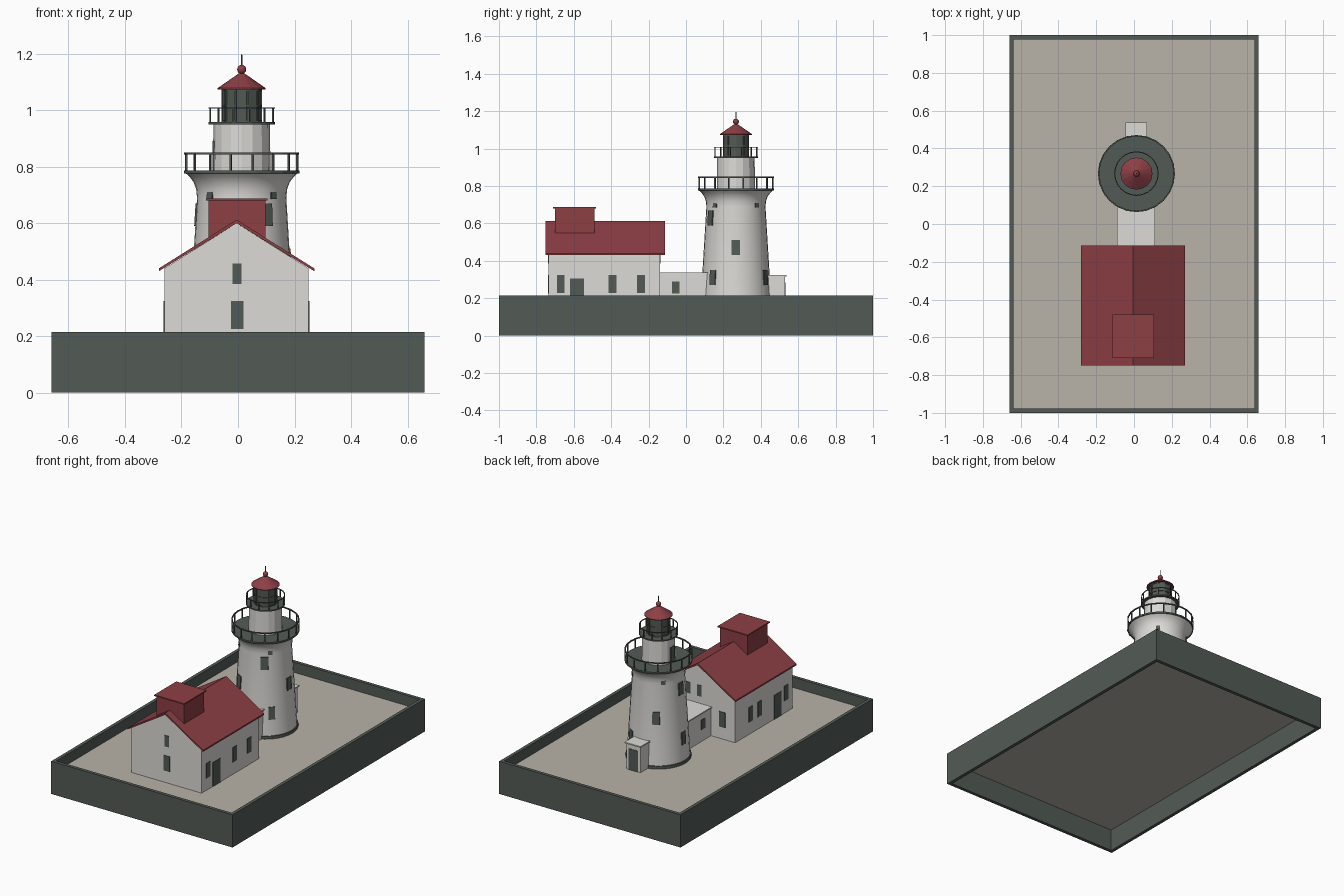
import bpy
import bmesh
from math import cos, sin, radians, pi, atan2
from mathutils import Matrix, Vector

if "Cube" in bpy.data.objects:
    bpy.data.objects.remove(bpy.data.objects["Cube"])


def material(name, rgb):
    m = bpy.data.materials.new(name)
    m.use_nodes = True
    m.diffuse_color = (*rgb, 1)
    m.node_tree.nodes["Principled BSDF"].inputs["Base Color"].default_value = (*rgb, 1)
    return m


WHITE = material("white_paint", (0.72, 0.71, 0.68))
RED = material("red_roof", (0.27, 0.05, 0.06))
GREEN = material("dark_green", (0.086, 0.105, 0.092))
SAND = material("sand", (0.48, 0.45, 0.395))

FLOOR = 0.147
CX, CY = 0.013, 0.267   # tower axis


def finish(name, bm, mat, smooth=False):
    bmesh.ops.recalc_face_normals(bm, faces=bm.faces)
    mesh = bpy.data.meshes.new(name)
    bm.to_mesh(mesh)
    bm.free()
    mesh.materials.append(mat)
    ob = bpy.data.objects.new(name, mesh)
    bpy.context.collection.objects.link(ob)
    if smooth:
        bpy.ops.object.select_all(action='DESELECT')
        ob.select_set(True)
        bpy.context.view_layer.objects.active = ob
        bpy.ops.object.shade_smooth_by_angle(angle=radians(40))
    return ob


def box(name, x, y, z, mat):
    """Box from three (low, high) ranges."""
    bm = bmesh.new()
    size = [r[1] - r[0] for r in (x, y, z)]
    mid = [(r[1] + r[0]) / 2 for r in (x, y, z)]
    bmesh.ops.create_cube(bm, size=1, matrix=Matrix.Translation(mid) @ Matrix.Diagonal((*size, 1)))
    return finish(name, bm, mat)


def lathe(name, profile, sides, mat, smooth=False, closed=False):
    """Turn (radius, height) points around the tower axis."""
    bm = bmesh.new()
    rings = [[bm.verts.new((CX + r * cos(2 * pi * i / sides), CY + r * sin(2 * pi * i / sides), z))
              for i in range(sides)] for r, z in profile]
    pairs = list(zip(rings, rings[1:]))
    if closed:
        pairs.append((rings[-1], rings[0]))
    for a, b in pairs:
        for i in range(sides):
            j = (i + 1) % sides
            bm.faces.new((a[i], a[j], b[j], b[i]))
    if not closed:
        bm.faces.new(rings[0])
        bm.faces.new(rings[-1])
    return finish(name, bm, mat, smooth)


def prism(name, profile, y0, y1, mat):
    """Extrude an (x, z) outline along y."""
    bm = bmesh.new()
    face = bm.faces.new([bm.verts.new((x, y0, z)) for x, z in profile])
    ext = bmesh.ops.extrude_face_region(bm, geom=[face])
    moved = [v for v in ext["geom"] if isinstance(v, bmesh.types.BMVert)]
    bmesh.ops.translate(bm, verts=moved, vec=(0, y1 - y0, 0))
    return finish(name, bm, mat)


def plate(name, angle, radius, z0, z1, width, tilt=0.0):
    """Thin panel on a round wall, facing outwards."""
    bm = bmesh.new()
    a = radians(angle)
    place = (Matrix.Translation((CX + radius * cos(a), CY + radius * sin(a), (z0 + z1) / 2))
             @ Matrix.Rotation(a, 4, 'Z') @ Matrix.Rotation(-tilt, 4, 'Y')
             @ Matrix.Diagonal((0.008, width, z1 - z0, 1)))
    bmesh.ops.create_cube(bm, size=1, matrix=place)
    return finish(name, bm, GREEN)


def railing(name, radius, z0, z1, posts, t):
    """Posts with a hand rail and a foot rail."""
    bm = bmesh.new()
    for i in range(posts):
        a = 2 * pi * (i + 0.5) / posts
        place = (Matrix.Translation((CX + radius * cos(a), CY + radius * sin(a), (z0 + z1) / 2))
                 @ Matrix.Rotation(a, 4, 'Z') @ Matrix.Diagonal((t, t, z1 - z0, 1)))
        bmesh.ops.create_cube(bm, size=1, matrix=place)
    finish(name + "_posts", bm, GREEN)
    h = t / 2
    lathe(name + "_hand_rail", [(radius - h, z1 - t), (radius + h, z1 - t),
                                (radius + h, z1), (radius - h, z1)], 24, GREEN, closed=True)


# Base tray: open frame with a raised sand floor
for s, side in ((-1, "right"), (1, "left")):
    box("tray_wall_" + side, sorted((s * 0.638, s * 0.66)), (-1, 1), (0, 0.215), GREEN)
for s, side in ((-1, "front"), (1, "back")):
    box("tray_wall_" + side, (-0.638, 0.638), sorted((s * 0.978, s)), (0, 0.215), GREEN)
box("ground", (-0.639, 0.639), (-0.979, 0.979), (FLOOR - 0.003, FLOOR), SAND)

# House with gable walls, pitched roof and roof box
HX = -0.005
prism("house_walls", [(HX - 0.255, FLOOR), (HX + 0.255, FLOOR), (HX + 0.255, 0.44),
                      (HX, 0.6), (HX - 0.255, 0.44)], -0.735, -0.14, WHITE)
prism("house_roof", [(HX - 0.275, 0.43), (HX, 0.6), (HX + 0.275, 0.43), (HX + 0.275, 0.44),
                     (HX, 0.612), (HX - 0.275, 0.44)], -0.75, -0.113, RED)
box("roof_box", (-0.105, 0.097), (-0.7, -0.49), (0.53, 0.68), RED)
box("roof_box_cap", (-0.113, 0.105), (-0.71, -0.48), (0.68, 0.688), RED)

# House side windows and doors
for x, side, rear in ((HX + 0.255, "left", -0.24), (HX - 0.255, "right", -0.3)):
    xr = (x - 0.003, x + 0.003)
    for y in (-0.67, -0.393, rear):
        box("side_window_" + side, xr, (y - 0.021, y + 0.021), (0.227, 0.325), GREEN)
    box("side_door_" + side, xr, (-0.62, -0.545), (FLOOR, 0.305), GREEN)

# Gable windows: x centre, half width, bottom, top, wall position
for x, w, z0, z1, y in ((-0.003, 0.022, 0.225, 0.325, -0.735), (-0.003, 0.016, 0.385, 0.458, -0.735),
                        (-0.166, 0.022, 0.225, 0.325, -0.14), (0.0, 0.016, 0.385, 0.458, -0.14),
                        (0.08, 0.016, 0.385, 0.458, -0.14)):
    box("gable_window", (x - w, x + w), (y - 0.003, y + 0.003), (z0, z1), GREEN)

# Passage between house and tower
box("passage", (-0.085, 0.105), (-0.14, 0.13), (FLOOR, 0.33), WHITE)
box("passage_roof", (-0.09, 0.11), (-0.14, 0.13), (0.33, 0.338), WHITE)
for x in (-0.085, 0.105):
    box("passage_window", (x - 0.003, x + 0.003), (-0.075, -0.034), (0.225, 0.29), GREEN)

# Rear porch with door
box("porch", (-0.04, 0.064), (0.4, 0.53), (FLOOR, 0.315), WHITE)
box("porch_roof", (-0.045, 0.07), (0.4, 0.538), (0.315, 0.323), WHITE)
box("porch_door", (-0.022, 0.046), (0.527, 0.533), (FLOOR, 0.285), GREEN)

# Tower
lathe("tower_foot", [(0.196, FLOOR), (0.196, 0.166)], 32, GREEN, True)
lathe("tower", [(0.191, FLOOR), (0.158, 0.69), (0.161, 0.72), (0.17, 0.745), (0.185, 0.765),
                (0.2, 0.778)], 32, WHITE, True)
lathe("gallery_deck", [(0.204, 0.776), (0.204, 0.786)], 24, GREEN)
railing("gallery", 0.2, 0.785, 0.85, 16, 0.007)
lathe("watch_room", [(0.102, 0.785), (0.1, 0.95)], 16, WHITE)
plate("watch_room_door", 180, 0.1, 0.787, 0.89, 0.04)

# Tower windows follow the wall taper
TAPER = (0.191 - 0.158) / (0.69 - FLOOR)
for z0, z1, width, angles in ((0.27, 0.35, 0.04, (-43, 60, 180)), (0.43, 0.51, 0.045, (0, 120, 240)),
                              (0.59, 0.67, 0.045, (-57, 180)), (0.685, 0.71, 0.026, (45, 135, 225, 315))):
    for a in angles:
        r = 0.191 - TAPER * (min((z0 + z1) / 2, 0.69) - FLOOR)
        plate("tower_window", a, r, z0, z1, width, atan2(TAPER, 1))

# Lantern room and upper gallery
lathe("lantern_deck", [(0.118, 0.95), (0.118, 0.958)], 24, GREEN)
railing("lantern_gallery", 0.115, 0.957, 1.01, 12, 0.005)
lathe("lantern", [(0.068, 0.957), (0.068, 1.075)], 10, GREEN)
for i in range(10):
    plate("lantern_bar", 36 * i, 0.068, 0.957, 1.075, 0.006)
for z in (0.957, 1.012, 1.068):
    lathe("lantern_band", [(0.072, z), (0.072, z + 0.007)], 10, GREEN)
lathe("lantern_roof", [(0.085, 1.073), (0.085, 1.078), (0.01, 1.13)], 16, RED)
bm = bmesh.new()
bmesh.ops.create_uvsphere(bm, u_segments=16, v_segments=10, radius=0.016,
                          matrix=Matrix.Translation((CX, CY, 1.144)))
finish("roof_ball", bm, RED, True)
lathe("roof_spike", [(0.003, 1.15), (0.002, 1.197)], 8, GREEN)
